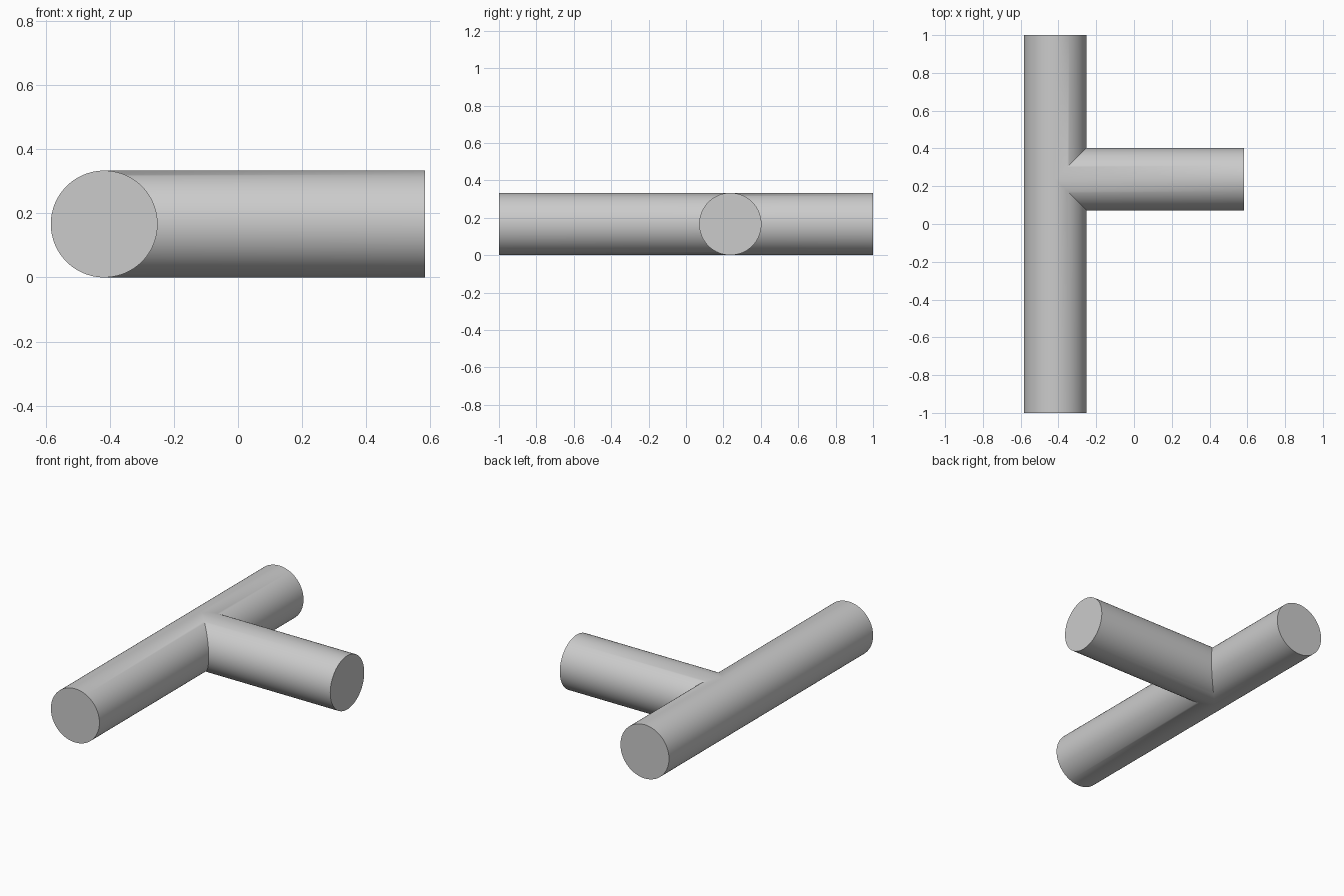
import bpy, bmesh
from math import sin, cos, tau, radians

if "Cube" in bpy.data.objects:
    bpy.data.objects.remove(bpy.data.objects["Cube"])

R = 0.1665              # shared pipe radius
MX, BY = -0.417, 0.237  # main pipe axis x, branch axis y
END_X = 0.5835          # branch tip
N = 96

bm = bmesh.new()
circle = [(R * cos(tau * i / N), R * sin(tau * i / N)) for i in range(N)]


def arm(end_pts, seam_pts):
    """Capped tube from a flat end to the mitred seam."""
    end = [bm.verts.new(p) for p in end_pts]
    seam = [bm.verts.new(p) for p in seam_pts]
    bm.faces.new(end)
    for i in range(N):
        j = (i + 1) % N
        bm.faces.new((end[i], end[j], seam[j], seam[i]))


# Main pipe: two arms, cut away on the branch side
for side in (-1, 1):
    arm([(MX + c, side, R + s) for c, s in circle],
        [(MX + c, BY + side * max(c, 0), R + s) for c, s in circle])

# Branch pipe, mitred to the main pipe
arm([(END_X, BY + c, R + s) for c, s in circle],
    [(MX + abs(c), BY + c, R + s) for c, s in circle])

# Weld the seams
bmesh.ops.remove_doubles(bm, verts=bm.verts[:], dist=1e-5)
bmesh.ops.recalc_face_normals(bm, faces=bm.faces[:])

mesh = bpy.data.meshes.new("tee_pipe")
bm.to_mesh(mesh)
bm.free()
pipe = bpy.data.objects.new("tee_pipe", mesh)
bpy.context.collection.objects.link(pipe)
bpy.context.view_layer.objects.active = pipe
pipe.select_set(True)
bpy.ops.object.shade_smooth_by_angle(angle=radians(30))
